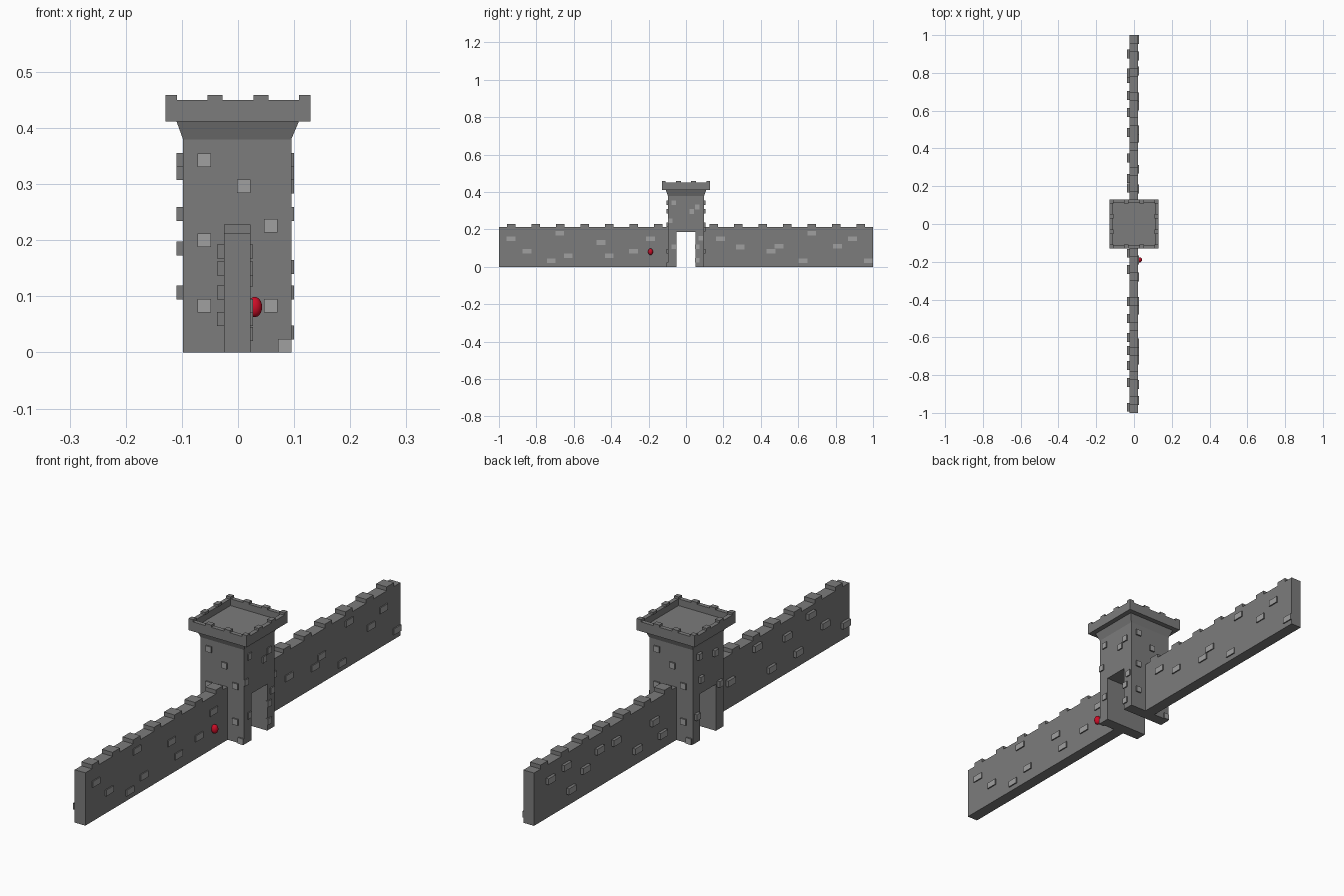
import bpy, bmesh
from mathutils import Matrix

if "Cube" in bpy.data.objects:
    bpy.data.objects.remove(bpy.data.objects["Cube"])


def material(name, r, g, b):
    m = bpy.data.materials.new(name)
    m.diffuse_color = (r, g, b, 1)
    m.use_nodes = True
    m.node_tree.nodes["Principled BSDF"].inputs["Base Color"].default_value = m.diffuse_color
    return m


STONE = material("grey stone", 0.2, 0.2, 0.2)
PALE = material("pale brick face", 0.35, 0.35, 0.35)
RED = material("red", 0.6, 0.004, 0.02)


def finish(name, bm, *mats):
    bmesh.ops.recalc_face_normals(bm, faces=bm.faces)
    me = bpy.data.meshes.new(name)
    bm.to_mesh(me)
    bm.free()
    for m in mats:
        me.materials.append(m)
    ob = bpy.data.objects.new(name, me)
    bpy.context.collection.objects.link(ob)
    return ob


def box(bm, x0, x1, y0, y1, z0, z1):
    mat = Matrix.Translation(((x0 + x1) / 2, (y0 + y1) / 2, (z0 + z1) / 2)) @ \
        Matrix.Diagonal((x1 - x0, y1 - y0, z1 - z0, 1))
    return bmesh.ops.create_cube(bm, size=1, matrix=mat)["verts"]


def brick(bm, axis, sign, surface, depth, u, z, w, h):
    """Brick on a wall facing sign*axis; only its outer face is pale."""
    a, b = sorted((surface - sign * 0.005, surface + sign * depth))
    span = (u - w / 2, u + w / 2)
    z0, z1 = max(0, z - h / 2), z + h / 2
    if axis == 0:
        vs = box(bm, a, b, *span, z0, z1)
    else:
        vs = box(bm, *span, a, b, z0, z1)
    for f in {f for v in vs for f in v.link_faces}:
        f.normal_update()
        if f.normal[axis] * sign > 0.9:
            f.material_index = 1


# Curtain walls with battlements
WX0, WX1 = -0.025, 0.022
for side, name in ((-1, "front_wall"), (1, "back_wall")):
    bm = bmesh.new()
    y0, y1 = sorted((side * 0.09, side * 1.0))
    box(bm, WX0, WX1, y0, y1, 0, 0.212)
    finish(name, bm, STONE)
    bm = bmesh.new()
    for i in range(7):
        c = side * (0.935 - i * 0.131)
        box(bm, WX0, WX1, c - 0.023, c + 0.023, 0.211, 0.228)
    finish(name + "_merlons", bm, STONE)

# Bricks standing out of the curtain walls
right_bricks = [(-.935, .15), (-.85, .083), (-.675, .18), (-.72, .033), (-.63, .06),
                (-.455, .13), (-.41, .06), (-.28, .083), (-.19, .15), (.185, .15),
                (.29, .106), (.455, .083), (.497, .11), (.625, .033), (.672, .18),
                (.81, .11), (.89, .15), (.976, .033)]
left_bricks = [(.9, .15), (.77, .06), (.8, .165), (.68, .107), (.59, .15), (.485, .145),
               (.35, .06), (.24, .13), (.19, .06), (-.155, .15), (-.24, .107), (-.41, .18),
               (-.5, .06), (-.6, .15), (-.67, .06), (-.75, .18), (-.84, .107), (-.97, .06)]
bm = bmesh.new()
for y, z in right_bricks:
    brick(bm, 0, 1, WX1, 0.005, y, z, 0.047, 0.025)
for y, z in left_bricks:
    brick(bm, 0, -1, WX0, 0.012, y, z, 0.047, 0.025)
finish("wall_bricks", bm, STONE, PALE)

# Tower body: arch-shaped profile extruded along x, gate running through
TX0, TX1, TY = -0.098, 0.095, 0.097
bm = bmesh.new()
profile = [(-TY, 0), (-0.05, 0), (-0.05, 0.187), (0.05, 0.187), (0.05, 0),
           (TY, 0), (TY, 0.38), (-TY, 0.38)]
face = bm.faces.new([bm.verts.new((TX0, y, z)) for y, z in profile])
ext = bmesh.ops.extrude_face_region(bm, geom=[face])["geom"]
bmesh.ops.translate(bm, vec=(TX1 - TX0, 0, 0),
                    verts=[g for g in ext if isinstance(g, bmesh.types.BMVert)])
finish("tower_body", bm, STONE)

# Flared collar under the parapet
bm = bmesh.new()
for v in box(bm, TX0, TX1, -TY, TY, 0.38, 0.413):
    if v.co.z > 0.4:
        v.co.x = 0.109 if v.co.x > 0 else -0.11
        v.co.y = 0.109 if v.co.y > 0 else -0.109
finish("tower_collar", bm, STONE)

# Parapet block with a sunken roof floor
R, INNER = 0.129, 0.105
bm = bmesh.new()
box(bm, -R, R, -R, R, 0.412, 0.45)
bm.normal_update()
top = [f for f in bm.faces if f.normal.z > 0.9]
bmesh.ops.inset_region(bm, faces=top, thickness=R - INNER)
ext = bmesh.ops.extrude_discrete_faces(bm, faces=top)["faces"]
bmesh.ops.translate(bm, vec=(0, 0, -0.027), verts=ext[0].verts)
finish("tower_parapet", bm, STONE)

# Tower merlons: four per side, shared at the corners
bm = bmesh.new()
spots = (-0.119, -0.041, 0.041, 0.119)
for i, a in enumerate(spots):
    for j, b in enumerate(spots):
        if i in (0, 3) or j in (0, 3):
            hx = 0.01 if i in (0, 3) else 0.013
            hy = 0.01 if j in (0, 3) else 0.013
            box(bm, a - hx, a + hx, b - hy, b + hy, 0.449, 0.459)
finish("tower_merlons", bm, STONE)

# Tower bricks on all four faces
bm = bmesh.new()
for y, z in [(-.065, .343), (.06, .32), (.03, .296), (-.085, .247), (-.065, .107),
             (.06, .107), (.08, .152), (.06, .036)]:
    brick(bm, 0, 1, TX1, 0.005, y, z, 0.024, 0.025)
for y, z in [(.06, .343), (-.04, .32), (.05, .247), (-.07, .185), (.075, .107)]:
    brick(bm, 0, -1, TX0, 0.012, y, z, 0.024, 0.025)
for x, z in [(-.06, .343), (.01, .296), (.058, .226), (-.06, .2), (.058, .083),
             (-.06, .083), (.083, .012)]:
    brick(bm, 1, -1, -TY, 0.006, x, z, 0.024, 0.024)
    brick(bm, 1, 1, TY, 0.006, -x, z, 0.024, 0.024)
finish("tower_bricks", bm, STONE, PALE)

# Red button on the wall beside the gate
bm = bmesh.new()
bmesh.ops.create_uvsphere(bm, u_segments=24, v_segments=16, radius=1,
                          matrix=Matrix.Translation((0.03, -0.19, 0.081)) @
                          Matrix.Diagonal((0.013, 0.013, 0.018, 1)))
for f in bm.faces:
    f.smooth = True
finish("red_button", bm, RED)
